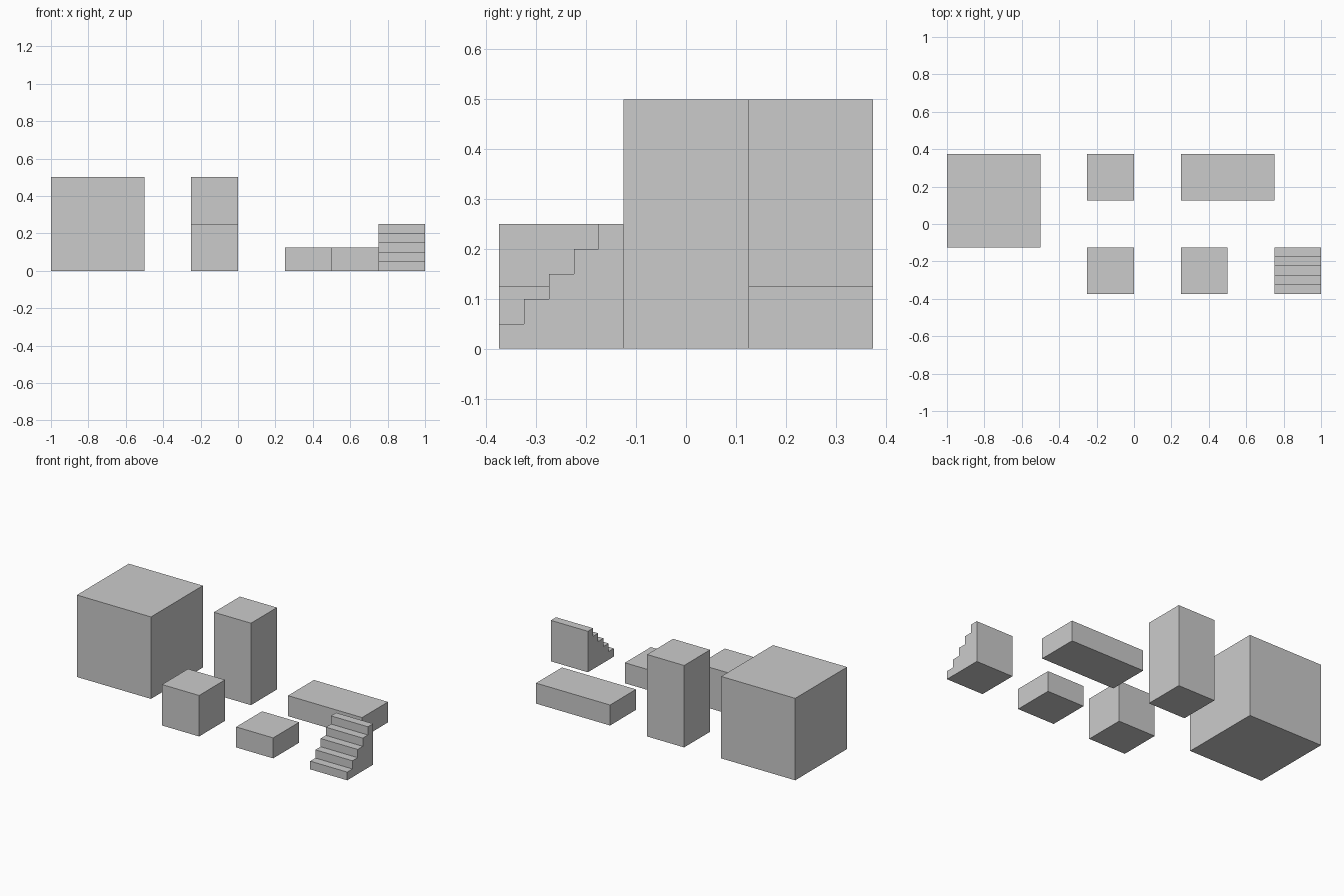
import bpy
import bmesh

if "Cube" in bpy.data.objects:
    bpy.data.objects.remove(bpy.data.objects["Cube"])


def prism(name, profile, x0, x1):
    """Extrude a closed (y, z) profile along x."""
    bm = bmesh.new()
    face = bm.faces.new([bm.verts.new((x0, y, z)) for y, z in profile])
    ext = bmesh.ops.extrude_face_region(bm, geom=[face])
    verts = [v for v in ext["geom"] if isinstance(v, bmesh.types.BMVert)]
    bmesh.ops.translate(bm, verts=verts, vec=(x1 - x0, 0, 0))
    bmesh.ops.recalc_face_normals(bm, faces=bm.faces)
    mesh = bpy.data.meshes.new(name)
    bm.to_mesh(mesh)
    bm.free()
    obj = bpy.data.objects.new(name, mesh)
    bpy.context.collection.objects.link(obj)
    return obj


def block(name, x0, y0, width, depth, height):
    """Box standing on the ground with its front-left corner at x0, y0."""
    y1 = y0 + depth
    return prism(name, [(y0, 0), (y1, 0), (y1, height), (y0, height)], x0, x0 + width)


U = 0.25  # module size
FRONT, BACK = -0.375, 0.125  # front edges of the two rows

# Plain blocks
block("large_cube", -1.0, -0.125, 2 * U, 2 * U, 2 * U)
block("tall_block", -0.25, BACK, U, U, 2 * U)
block("small_cube", -0.25, FRONT, U, U, U)
block("long_slab", 0.25, BACK, 2 * U, U, U / 2)
block("half_block", 0.25, FRONT, U, U, U / 2)

# Stairs climbing towards the back
STEPS = 5
s = U / STEPS
profile = [(FRONT + U, 0), (FRONT, 0)]
for i in range(STEPS):
    profile += [(FRONT + i * s, (i + 1) * s), (FRONT + (i + 1) * s, (i + 1) * s)]
prism("stairs", profile, 0.75, 1.0)
